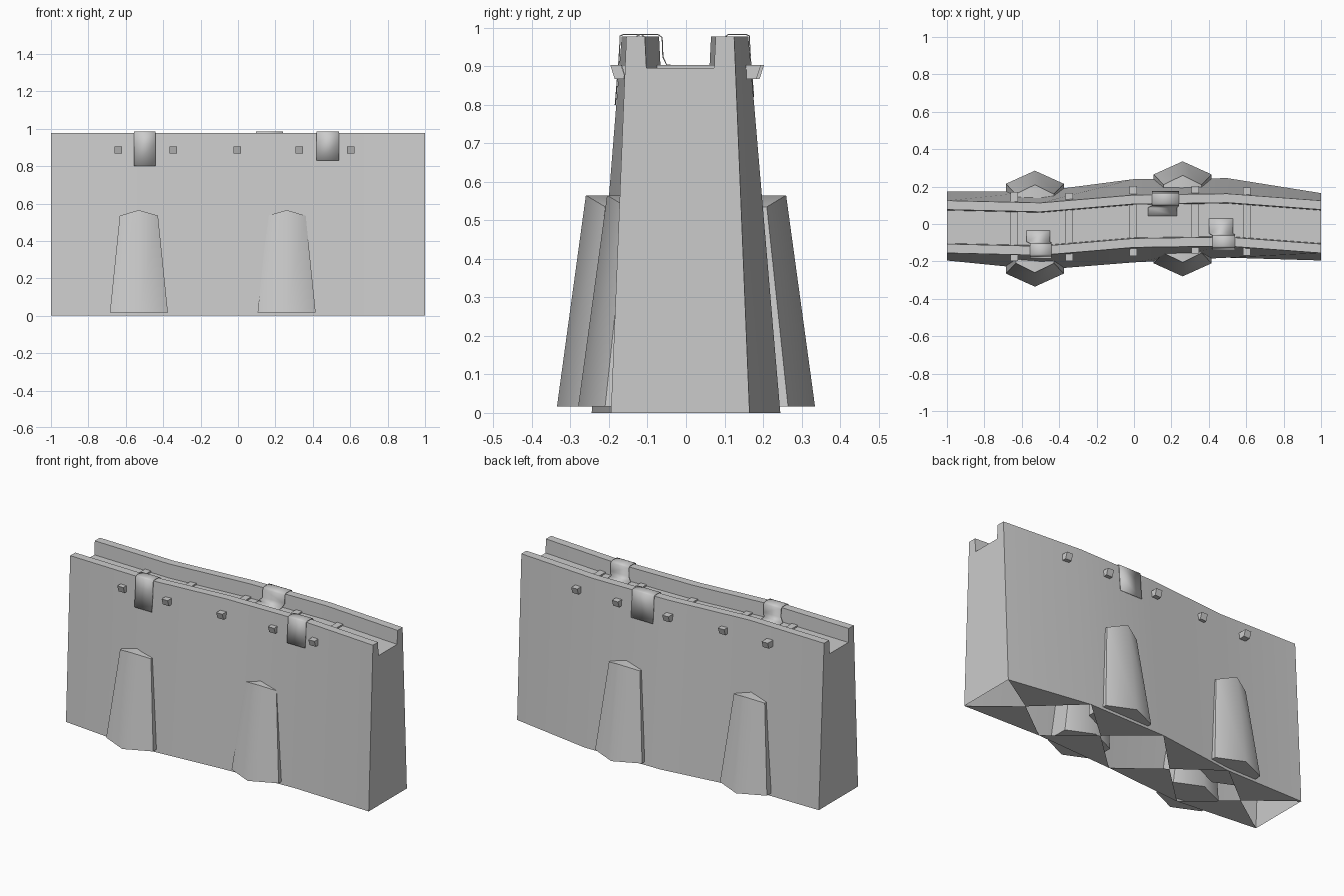
import bpy, bmesh
from mathutils import Vector

if "Cube" in bpy.data.objects:
    bpy.data.objects.remove(bpy.data.objects["Cube"])


def make(name, verts, faces, fix=True, smooth=None):
    me = bpy.data.meshes.new(name)
    me.from_pydata([tuple(v) for v in verts], [], faces)
    ob = bpy.data.objects.new(name, me)
    bpy.context.collection.objects.link(ob)
    if fix:
        bm = bmesh.new()
        bm.from_mesh(me)
        bmesh.ops.recalc_face_normals(bm, faces=bm.faces)
        bm.to_mesh(me)
        bm.free()
    if smooth:
        bpy.ops.object.select_all(action='DESELECT')
        ob.select_set(True)
        bpy.context.view_layer.objects.active = ob
        bpy.ops.object.shade_smooth_by_angle(angle=smooth)
    return ob


# Wall stations: x, front base y, back base y, top centre y
STATIONS = [(-1, -.195, .175, -.015), (-.5, -.245, .175, -.027), (0, -.205, .24, .015),
            (.5, -.18, .245, .022), (1, -.195, .165, -.015)]
TOP, FLOOR = .977, .895


def centre(x):
    for a, b in zip(STATIONS, STATIONS[1:]):
        if a[0] <= x <= b[0]:
            return a[3] + (b[3] - a[3]) * (x - a[0]) / (b[0] - a[0])


# Tapered wall with sunken walkway between two parapets
verts, faces = [], []
for x, f, b, c in STATIONS:
    verts += [(x, f, 0), (x, c - .14, TOP), (x, c - .092, TOP), (x, c - .088, FLOOR),
              (x, c + .088, FLOOR), (x, c + .092, TOP), (x, c + .14, TOP), (x, b, 0)]
n = len(STATIONS)
for s in range(n - 1):
    for k in range(7):
        i = s * 8 + k
        faces.append((i, i + 1, i + 9, i + 8))
faces += [tuple(range(8)), tuple(range((n - 1) * 8, n * 8))]
make("wall_body", verts, faces, smooth=.5)

# Partly open underside: a triangle along the front and back of each bay
verts, faces = [], []
for a, b in zip(STATIONS, STATIONS[1:]):
    p = [Vector(q) for q in ((a[0], a[1], 0), (b[0], b[1], 0), (b[0], b[2], 0), (a[0], a[2], 0))]
    i = len(verts)
    verts += p + [sum(p, Vector()) / 4]
    faces += [(i, i + 4, i + 1), (i + 2, i + 4, i + 3)]
make("wall_underside", verts, faces, fix=False)


# Six-sided tapering buttresses with a ridged top
def buttress(name, x, tip, side):
    verts = []
    for hx, hy, c, z, drop in ((.155, .14, tip - .14, .017, 0), (.102, .10, tip - .175, .565, .03)):
        for ux, uy in ((0, 1), (1, .5), (1, -.5), (0, -1), (-1, -.5), (-1, .5)):
            verts.append((x + ux * hx, side * (c + uy * hy), z - abs(ux) * drop))
    faces = [(k, (k + 1) % 6, 6 + (k + 1) % 6, 6 + k) for k in range(6)]
    faces += [(0, 1, 2, 3, 4, 5), (6, 7, 8, 9), (9, 10, 11, 6)]
    make(name, verts, faces, smooth=1.1)


buttress("buttress_front_left", -.53, .335, -1)
buttress("buttress_front_right", .26, .28, -1)
buttress("buttress_back_left", -.53, .285, 1)
buttress("buttress_back_right", .26, .335, 1)

# Cross beams through the wall, ends flaring outwards at the top
for i, (x, y0, y1) in enumerate([(-.64, -.197, .172), (-.347, -.197, .165), (-.005, -.17, .203),
                                 (.328, -.157, .203), (.602, -.168, .195)]):
    verts = []
    for y, s in ((y0, -1), (y1, 1)):
        verts += [(x - .02, y - s * .012, .867), (x + .02, y - s * .012, .867),
                  (x + .02, y, .904), (x - .02, y, .904)]
    make("cross_beam_%d" % i, verts, [(0, 1, 2, 3), (4, 5, 6, 7), (0, 1, 5, 4), (1, 2, 6, 5),
                                      (2, 3, 7, 6), (3, 0, 4, 7)])


# Thin repair sheets draped over the parapet and onto the walkway
def drape(name, x0, x1, side, reach, hang):
    c = (centre(x0) + centre(x1)) / 2
    wall_slope = .07 * (.98 - hang) / .98
    prof = [(.147 + wall_slope, hang), (.150, .92), (.147, .979), (.138, .983), (.093, .983),
            (.082, .975), (.080, .925), (.070, .903), (reach, .900)]
    verts = []
    for k, (d, z) in enumerate(prof):
        skew = -.02 if k > 6 else 0
        verts += [(x0 + skew, c + side * d, z), (x1 + skew / 2, c + side * d, z)]
    faces = [(2 * k, 2 * k + 1, 2 * k + 3, 2 * k + 2) for k in range(len(prof) - 1)]
    ob = make(name, verts, faces, smooth=.9)
    m = ob.modifiers.new("thickness", 'SOLIDIFY')
    m.thickness = .003
    m.offset = 0


drape("sheet_front_left", -.555, -.44, -1, .01, .80)
drape("sheet_front_right", .42, .54, -1, -.01, .83)
drape("sheet_back", .095, .24, 1, .025, .82)
